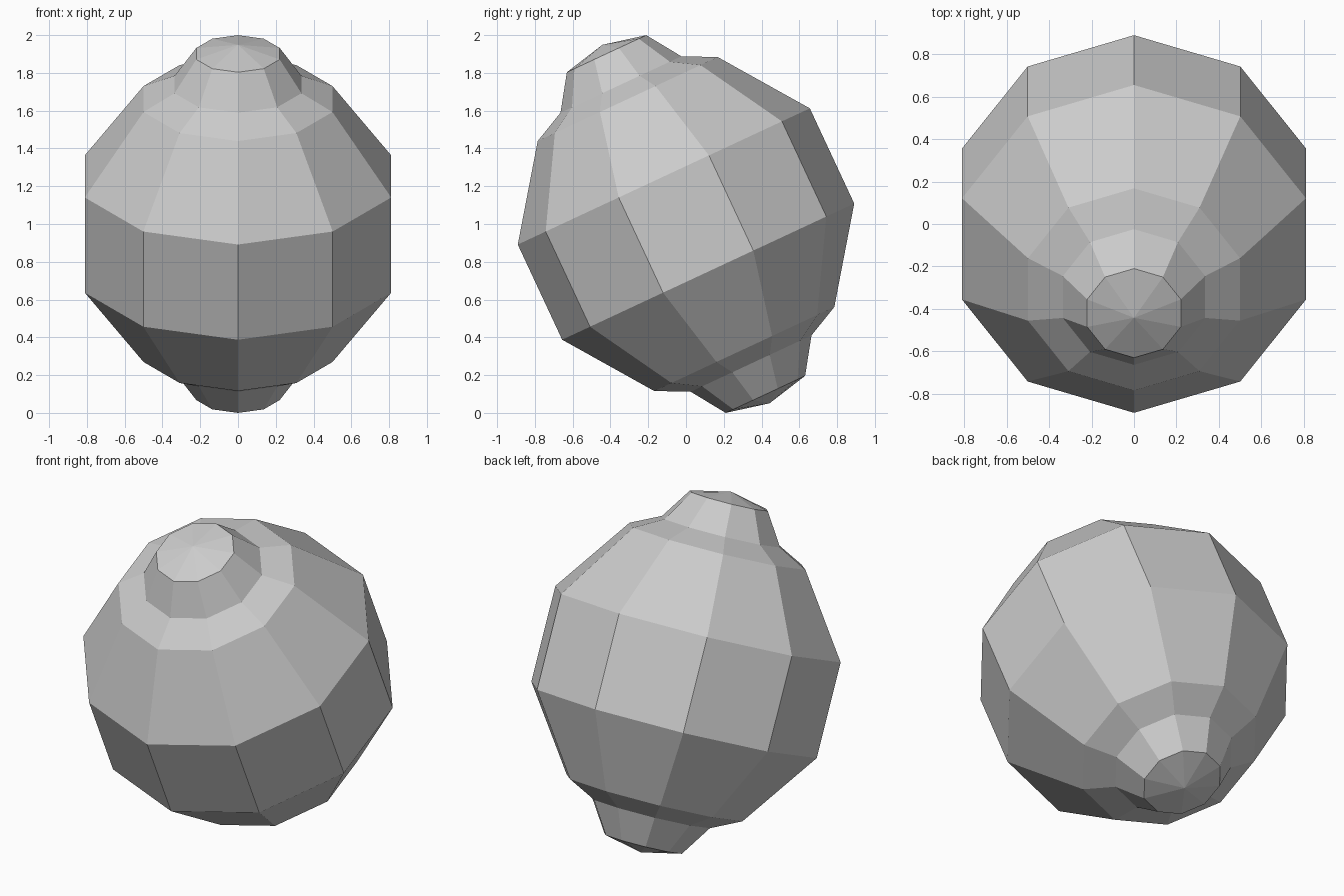
import bpy, bmesh, math
from mathutils import Matrix, Vector

cube = bpy.data.objects.get("Cube")
if cube:
    bpy.data.objects.remove(cube, do_unlink=True)

SIDES = 10
TILT = math.radians(25)

# Single plain grey
grey = bpy.data.materials.new("light grey")
grey.use_nodes = True
color = (0.6, 0.6, 0.6, 1)
grey.diffuse_color = color
grey.node_tree.nodes["Principled BSDF"].inputs["Base Color"].default_value = color

# Upper half profile (radius, height): tip, cap rim, neck, shoulder, belly
upper = [(0, 1.047), (0.232, 0.995), (0.353, 0.815), (0.526, 0.73), (0.853, 0.278)]
profile = upper + [(r, -h) for r, h in reversed(upper)]

# Lathe the mirrored profile around z, with corners on the y axis
bm = bmesh.new()
verts = [bm.verts.new((0, -r, h)) for r, h in profile]
edges = [bm.edges.new(pair) for pair in zip(verts, verts[1:])]
bmesh.ops.spin(bm, geom=verts + edges, cent=(0, 0, 0), axis=(0, 0, 1),
               angle=math.tau, steps=SIDES, use_merge=False)
bmesh.ops.remove_doubles(bm, verts=bm.verts[:], dist=0.0005)
bmesh.ops.recalc_face_normals(bm, faces=bm.faces[:])

# Lean the axis forward and stand it on the ground
bmesh.ops.rotate(bm, verts=bm.verts[:], cent=(0, 0, 0),
                 matrix=Matrix.Rotation(TILT, 3, 'X'))
low = min(v.co.z for v in bm.verts)
bmesh.ops.translate(bm, verts=bm.verts[:], vec=Vector((0, 0, -low)))

mesh = bpy.data.meshes.new("faceted_body")
bm.to_mesh(mesh)
bm.free()
mesh.materials.append(grey)
body = bpy.data.objects.new("faceted_body", mesh)
bpy.context.collection.objects.link(body)
